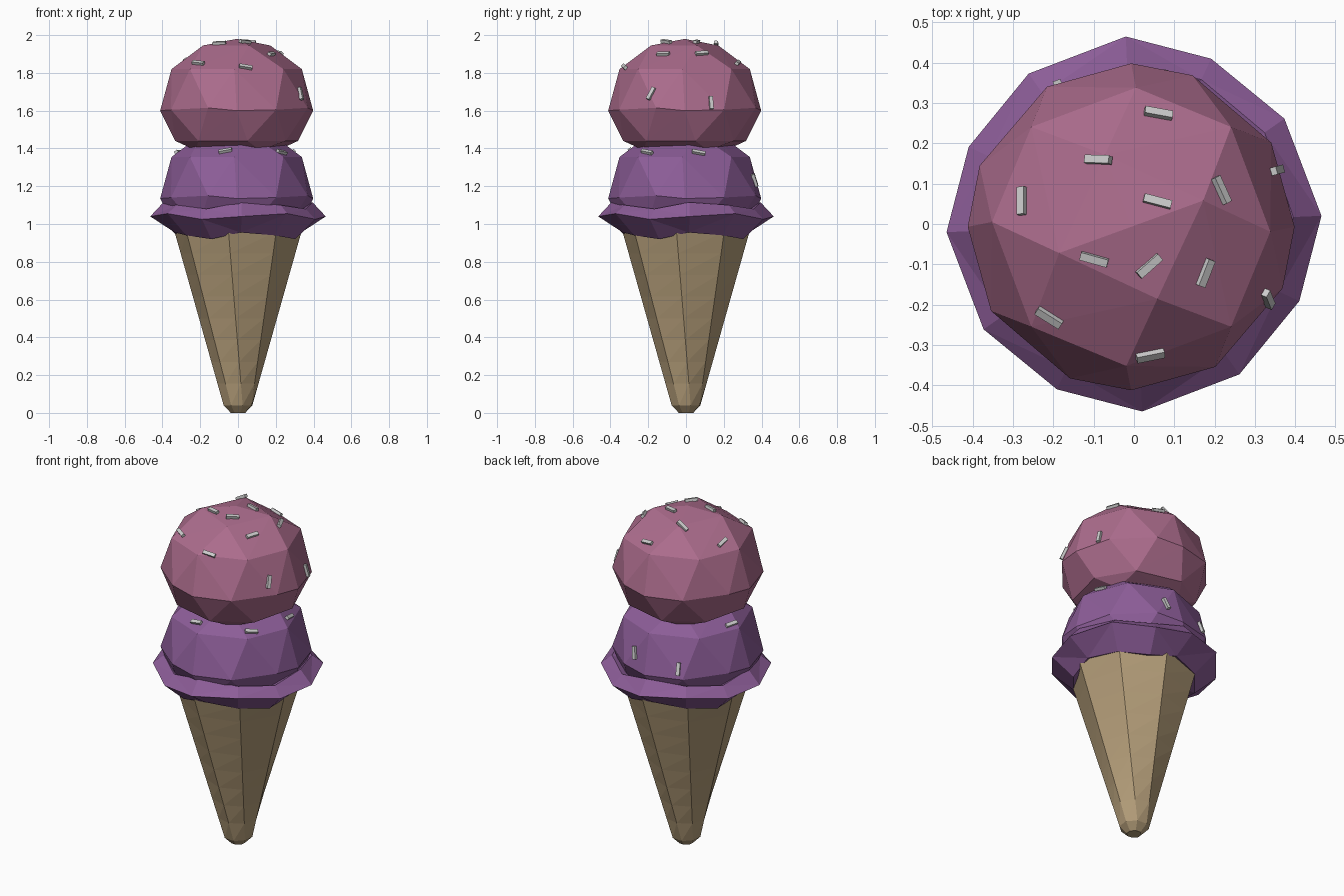
import bpy, bmesh
from math import cos, sin, radians, sqrt
from mathutils import Vector, Matrix
from mathutils.bvhtree import BVHTree

if "Cube" in bpy.data.objects:
    bpy.data.objects.remove(bpy.data.objects["Cube"])


def material(name, rgb):
    m = bpy.data.materials.new(name)
    m.diffuse_color = (*rgb, 1)
    m.use_nodes = True
    m.node_tree.nodes["Principled BSDF"].inputs["Base Color"].default_value = m.diffuse_color
    return m


def finish(name, bm, mat=None):
    bmesh.ops.recalc_face_normals(bm, faces=bm.faces[:])
    me = bpy.data.meshes.new(name)
    bm.to_mesh(me)
    bm.free()
    ob = bpy.data.objects.new(name, me)
    bpy.context.collection.objects.link(ob)
    if mat:
        me.materials.append(mat)
    return ob


def polar(r, deg, z):
    a = radians(deg)
    return Vector((r * cos(a), r * sin(a), z))


def loft(rings):
    bm = bmesh.new()
    vs = [[bm.verts.new(p) for p in ring] for ring in rings]
    n = len(vs[0])
    for a, b in zip(vs, vs[1:]):
        for i in range(n):
            j = (i + 1) % n
            bm.faces.new((a[i], a[j], b[j], b[i]))
    bm.faces.new(vs[0])
    bm.faces.new(vs[-1])
    bmesh.ops.triangulate(bm, faces=[f for f in bm.faces if len(f.verts) == 4])
    return bm


wafer = material("wafer", (0.45, 0.335, 0.19))
pink = material("pink_ice", (0.41, 0.15, 0.265))
purple = material("purple_ice", (0.265, 0.11, 0.315))

# Twisted eight-sided cone with a small blunt tip
rings = [[polar(0.04, 45 * k - 72, 0) for k in range(8)]]
low = [polar(0.08, 45 * k - 72, 0.04) for k in range(8)]
high = [polar(0.34, 45 * k - 98.5, 0.96) for k in range(8)]
for s in range(9):
    rings.append([a.lerp(b, s / 8) for a, b in zip(low, high)])
finish("cone", loft(rings), wafer)

# Wavy skirt of ice cream over the cone rim; three vertices per quarter turn
wave = [(2.5, 0.465, 1.04), (35, 0.455, 1.055), (65, 0.452, 1.025)]
profile = [(0.29, 0.955), (0.335, 0.94), (None, 0), (0.395, 1.10), (0.33, 1.07)]
rings = []
for r, z in profile:
    ring = []
    for q in range(4):
        for i, (deg, ro, zo) in enumerate(wave):
            dz = (0.015, 0.0, -0.02)[i]
            ring.append(polar(r or ro, deg + 90 * q, z + dz if r else zo))
    rings.append(ring)
finish("lower_scoop_skirt", loft(rings), purple)


# Faceted scoops: hull of a few rings with quarter-turn symmetry
def scoop(name, zc, mat):
    pts = [(0, 0, 0.38)]
    for q in range(4):
        for deg, r, z in ((20, 0.19, 0.345), (-2, 0.345, 0.22), (45, 0.35, 0.22),
                          (0, 0.405, 0.0), (31, 0.405, 0.005), (68, 0.405, 0.015),
                          (10, 0.33, -0.16), (52, 0.33, -0.16), (30, 0.25, -0.21)):
            pts.append(polar(r, deg + 90 * q, z))
    bm = bmesh.new()
    for p in pts:
        bm.verts.new(Vector(p) + Vector((-0.007, -0.007, zc)))
    bmesh.ops.convex_hull(bm, input=bm.verts[:])
    bmesh.ops.recalc_face_normals(bm, faces=bm.faces[:])
    tree = BVHTree.FromBMesh(bm)
    finish(name, bm, mat)
    return tree


upper = scoop("upper_scoop", 1.60, pink)
lower = scoop("lower_scoop", 1.135, purple)


# Sprinkles laid on the scoop surfaces
def sprinkle(name, tree, guess, direction):
    loc, nor, _, _ = tree.find_nearest(Vector(guess))
    d = Vector(direction)
    x = (d - nor * d.dot(nor)).normalized()
    y = nor.cross(x)
    m = Matrix((x, y, nor)).transposed().to_4x4()
    m.translation = loc + nor * 0.006
    bm = bmesh.new()
    bmesh.ops.create_cube(bm, size=1, matrix=m @ Matrix.Diagonal((0.07, 0.02, 0.018, 1)))
    finish(name, bm)


# x, y and heading seen from above
flat = [(0.065, 0.285, -5), (-0.09, 0.16, -8), (-0.285, 0.06, -82), (0.225, 0.087, -62),
        (0.06, 0.06, -14), (-0.10, -0.09, -15), (0.04, -0.105, 40), (0.19, -0.127, 70),
        (-0.21, -0.23, -35), (0.04, -0.325, 3)]
for i, (x, y, a) in enumerate(flat):
    z = 1.6 + 0.39 * sqrt(1 - (x * x + y * y) / 0.165)
    sprinkle(f"sprinkle_top_{i}", upper, (x, y, z), polar(1, a, 0))

# tree, position, direction
side = [(upper, (0.33, -0.185, 1.69), (0, 0.4, 1)), (upper, (0.38, 0.14, 1.65), (0, 0, 1)),
        (lower, (-0.19, 0.35, 1.20), (0, 0, 1)), (lower, (0.08, 0.36, 1.23), (0.3, 0, 1)),
        (lower, (-0.32, 0.03, 1.385), (0.3, 1, 0)), (lower, (-0.07, -0.30, 1.40), (1, 0, 0)),
        (lower, (0.24, -0.21, 1.395), (1, 1, 0)), (lower, (0.30, 0.07, 1.39), (0, 1, 0))]
for i, (tree, p, d) in enumerate(side):
    sprinkle(f"sprinkle_side_{i}", tree, p, d)
